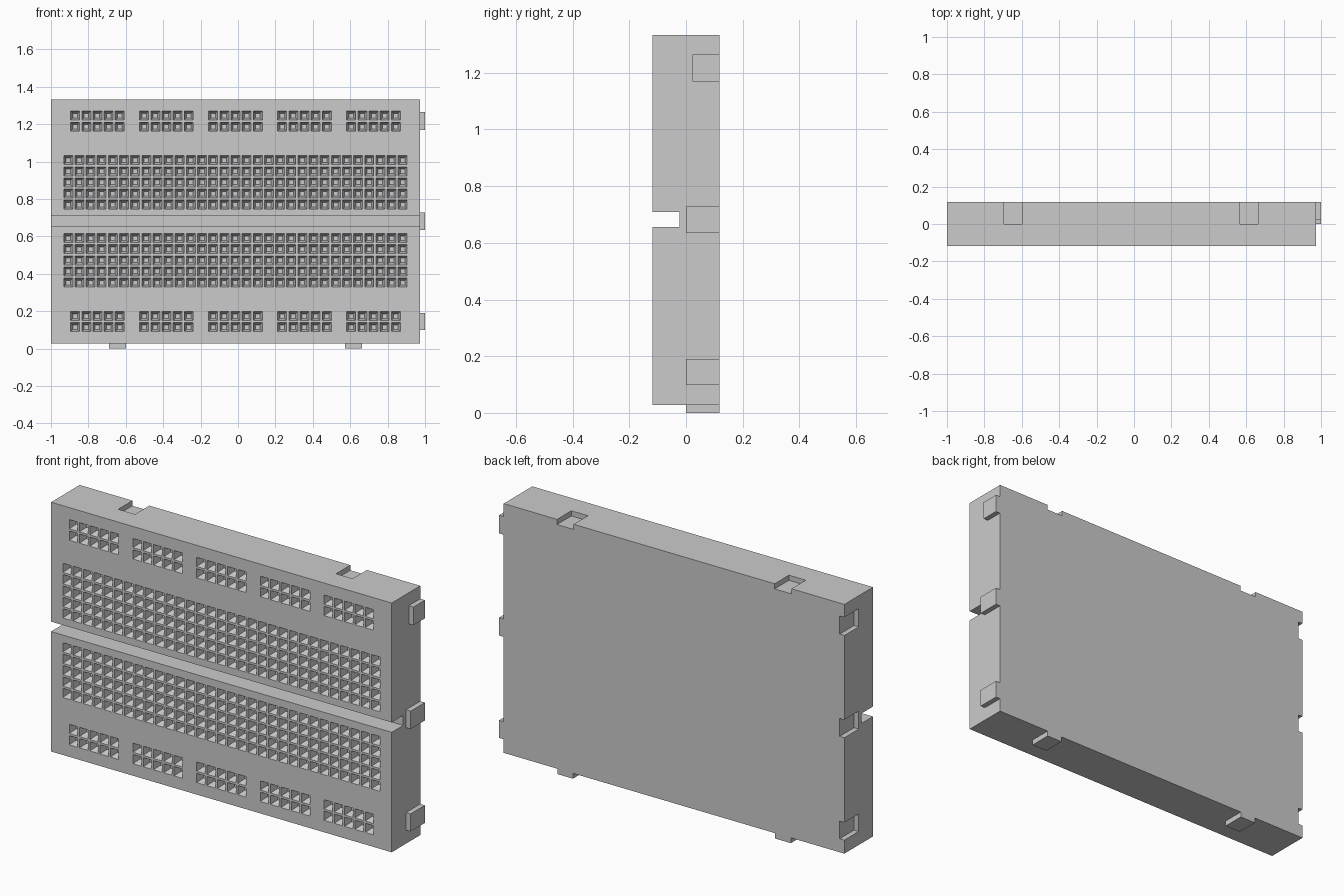
import bpy, bmesh

if "Cube" in bpy.data.objects:
    bpy.data.objects.remove(bpy.data.objects["Cube"])

X0, X1 = -1.0, 0.973        # body extents
Z0, Z1 = 0.028, 1.333
Y = 0.118
CX, CZ = (X0 + X1) / 2, (Z0 + Z1) / 2
PITCH, GROUP = 0.0596, 0.369
STEP = 0.027                # tab height / notch depth


def hexa(bm, front, back, y0, y1):
    """Block between two xz rectangles (x0, x1, z0, z1) at y0 and y1."""
    rings = []
    for (a, b, c, d), y in ((front, y0), (back, y1)):
        rings.append([bm.verts.new((x, y, z)) for x, z in ((a, c), (b, c), (b, d), (a, d))])
    f, k = rings
    bm.faces.new(f)
    bm.faces.new(k[::-1])
    for i in range(4):
        j = (i + 1) % 4
        bm.faces.new((f[j], f[i], k[i], k[j]))


def box(bm, x0, x1, y0, y1, z0, z1):
    hexa(bm, (x0, x1, z0, z1), (x0, x1, z0, z1), y0, y1)


def make(name, bm):
    bmesh.ops.recalc_face_normals(bm, faces=bm.faces)
    mesh = bpy.data.meshes.new(name)
    bm.to_mesh(mesh)
    bm.free()
    ob = bpy.data.objects.new(name, mesh)
    bpy.context.collection.objects.link(ob)
    return ob


def square(x, z, h):
    return (x - h, x + h, z - h, z + h)


# Body block
bm = bmesh.new()
box(bm, X0, X1, -Y, Y, Z0, Z1)
body = make("board_body", bm)

# Hole centres: five-by-two rail groups and two main fields, mirrored about the groove
holes = []
for side in (-1, 1):
    for row in range(5):
        z = CZ + side * (0.089 + row * PITCH)
        holes += [(CX + c * PITCH, z) for c in range(-15, 16)]
    for row in range(2):
        z = CZ + side * (0.506 + row * PITCH)
        holes += [(CX + g * GROUP + c * PITCH, z)
                  for g in range(-2, 3) for c in range(-2, 3)]

# Cutter: tapered sockets, centre groove, joining notches
bm = bmesh.new()
for x, z in holes:
    hexa(bm, square(x, z, 0.027), square(x, z, 0.012), -Y - 0.01, -Y + 0.04)
box(bm, X0 - 0.1, X1 + 0.1, -Y - 0.1, -0.023, 0.656, 0.708)

SIDE_Z = ((1.17, 1.265), (0.635, 0.729), (0.099, 0.191))
SIDE_TAB_Y = (0.023, 0.0, 0.0)
END_X = ((-0.69, -0.598), (0.572, 0.662))
for z0, z1 in SIDE_Z:
    box(bm, X0 - 0.1, X0 + STEP, 0.0, Y + 0.1, z0, z1)
for x0, x1 in END_X:
    box(bm, x0 - 0.004, x1 + 0.002, 0.0, Y + 0.1, Z1 - STEP, Z1 + 0.1)
cutter = make("socket_cutter", bm)
cutter.hide_render = True

mod = body.modifiers.new("cut", 'BOOLEAN')
mod.operation = 'DIFFERENCE'
mod.solver = 'EXACT'
mod.object = cutter
bpy.context.view_layer.objects.active = body
bpy.ops.object.modifier_apply(modifier=mod.name)
bpy.data.objects.remove(cutter)

# Joining tabs on the right side and the bottom
for i, ((z0, z1), y0) in enumerate(zip(SIDE_Z, SIDE_TAB_Y)):
    bm = bmesh.new()
    box(bm, X1, 1.0, y0, Y, z0, z1)
    make(f"side_tab_{i + 1}", bm)
for i, (x0, x1) in enumerate(END_X):
    bm = bmesh.new()
    box(bm, x0, x1, 0.0, Y, 0.0, Z0)
    make(f"bottom_tab_{i + 1}", bm)
